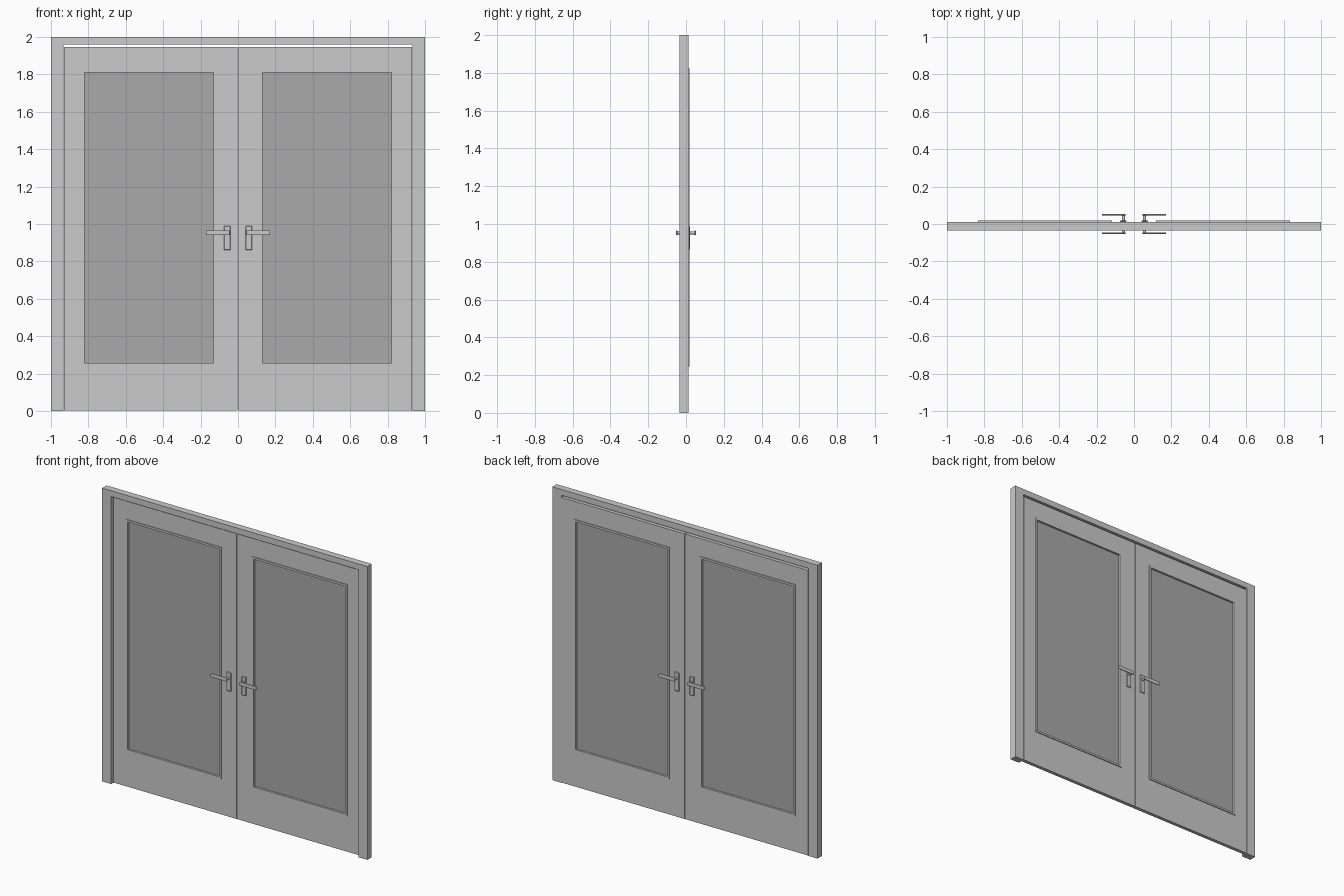
import bpy, bmesh
from mathutils import Matrix

if "Cube" in bpy.data.objects:
    bpy.data.objects.remove(bpy.data.objects["Cube"])


def finish(name, bm, mat=None):
    bmesh.ops.recalc_face_normals(bm, faces=bm.faces)
    me = bpy.data.meshes.new(name)
    bm.to_mesh(me)
    bm.free()
    ob = bpy.data.objects.new(name, me)
    bpy.context.collection.objects.link(ob)
    if mat:
        me.materials.append(mat)
    return ob


def box(name, x, y, z, mat=None, bevel=0, segments=1):
    bm = bmesh.new()
    bmesh.ops.create_cube(bm, size=1)
    for v in bm.verts:
        v.co = [min(r) + (c + 0.5) * abs(r[1] - r[0]) for r, c in zip((x, y, z), v.co)]
    ob = finish(name, bm, mat)
    if bevel:
        m = ob.modifiers.new("bevel", 'BEVEL')
        m.width, m.segments = bevel, segments
    return ob


def extrude_profile(name, pts, y0, y1):
    # outline in the xz plane, extruded along y
    bm = bmesh.new()
    f = bm.faces.new([bm.verts.new((x, y0, z)) for x, z in pts])
    res = bmesh.ops.extrude_face_region(bm, geom=[f])
    moved = [g for g in res["geom"] if isinstance(g, bmesh.types.BMVert)]
    bmesh.ops.translate(bm, verts=moved, vec=(0, y1 - y0, 0))
    return finish(name, bm)


def ring(name, outer, inner, y0, y1):
    # rectangular frame; each rectangle is (x0, x1, z0, z1)
    bm = bmesh.new()
    loops = []
    for y in (y0, y1):
        for x0, x1, z0, z1 in (outer, inner):
            loops.append([bm.verts.new((x, y, z))
                          for x, z in ((x0, z0), (x1, z0), (x1, z1), (x0, z1))])
    of, nf, ob_, nb = loops
    for a, b in ((of, nf), (nf, nb), (nb, ob_), (ob_, of)):
        for i in range(4):
            j = (i + 1) % 4
            bm.faces.new((a[i], a[j], b[j], b[i]))
    return finish(name, bm)


glass = bpy.data.materials.new("dark_glass")
glass.diffuse_color = (0.4, 0.4, 0.4, 1)
glass.use_nodes = True
glass.node_tree.nodes["Principled BSDF"].inputs["Base Color"].default_value = glass.diffuse_color

# Door surround: two jambs and head in one piece
extrude_profile("door_frame", [(-1, 0), (-0.932, 0), (-0.932, 1.96), (0.932, 1.96),
                               (0.932, 0), (1, 0), (1, 2), (-1, 2)], -0.035, 0.012)

for s, side in ((-1, "left"), (1, "right")):
    # Leaf with window opening, glazing bead and pane
    opening = (s * 0.117, s * 0.834, 0.245, 1.824)
    pane = (s * 0.131, s * 0.82, 0.258, 1.81)
    ring(side + "_leaf", (s * 0.0015, s * 0.93, 0.002, 1.946), opening, -0.012, 0.012)
    ring(side + "_glazing_bead", opening, pane, -0.018, 0.018)
    box(side + "_glass", pane[:2], (-0.004, 0.004), pane[2:], glass)

    # Handle set on both faces
    for t, face in ((-1, "front"), (1, "back")):
        tag = f"{side}_{face}_"
        box(tag + "handle_plate", (s * 0.039, s * 0.076), (t * 0.011, t * 0.02),
            (0.86, 0.99), bevel=0.004)
        bm = bmesh.new()
        bmesh.ops.create_cone(bm, cap_ends=True, segments=16, radius1=0.008,
                              radius2=0.008, depth=0.032,
                              matrix=Matrix.Translation((s * 0.056, t * 0.035, 0.953))
                              @ Matrix.Rotation(1.570796, 4, 'X'))
        neck = finish(tag + "handle_neck", bm)
        for p in neck.data.polygons:
            p.use_smooth = len(p.vertices) == 4
        box(tag + "handle_lever", (s * 0.044, s * 0.172), (t * 0.046, t * 0.053),
            (0.94, 0.966), bevel=0.003, segments=2)
